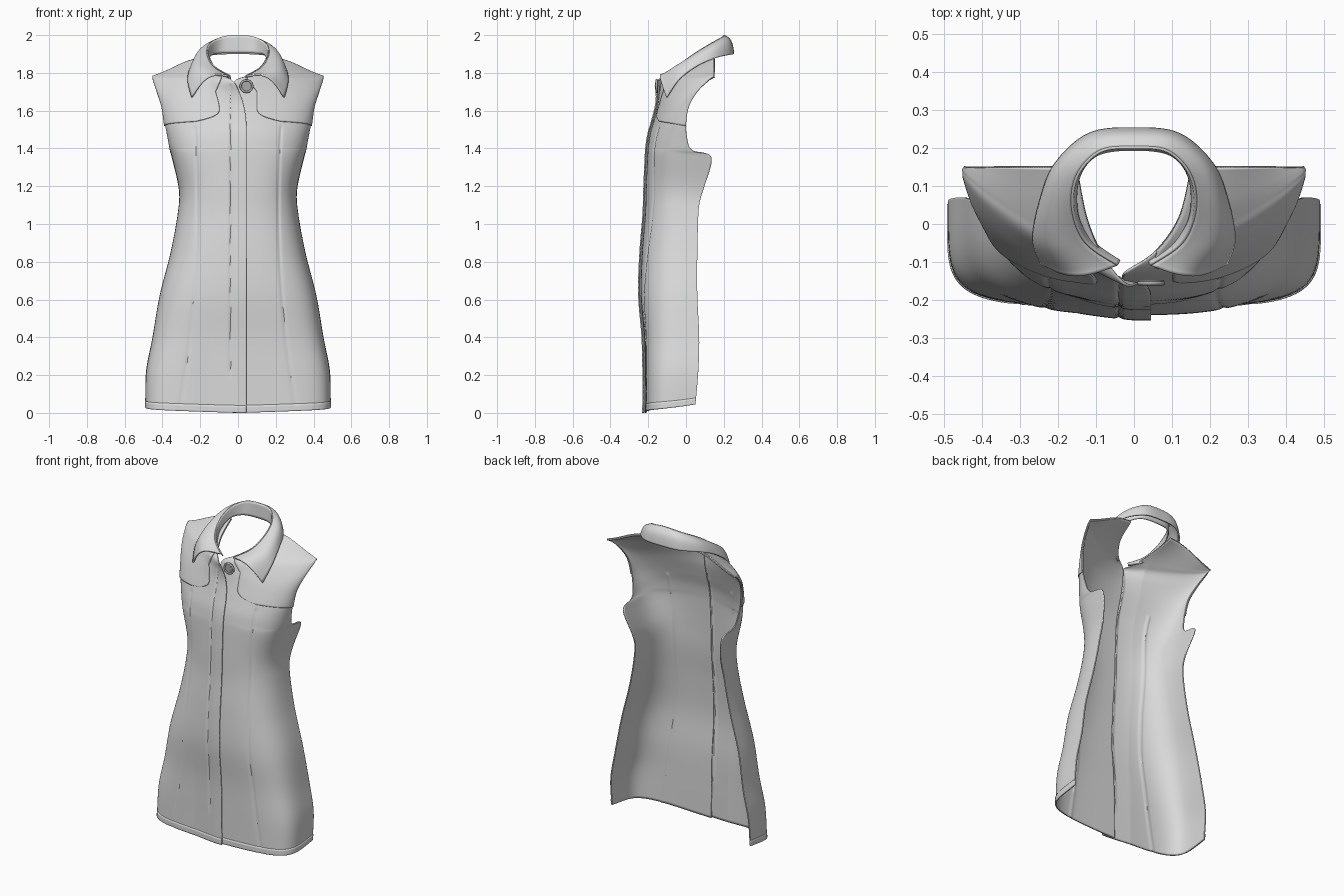
import bpy, bmesh, math
from mathutils import Vector

cube = bpy.data.objects.get("Cube")
if cube:
    bpy.data.objects.remove(cube, do_unlink=True)


def material(name, value):
    m = bpy.data.materials.new(name)
    m.use_nodes = True
    color = (value, value, value, 1)
    m.diffuse_color = color
    m.node_tree.nodes["Principled BSDF"].inputs["Base Color"].default_value = color
    return m


CLOTH = material("light grey cloth", 0.7)
BUTTON = material("mid grey button", 0.4)

# Garment rows from hem to shoulder:
# inner z, inner y, outer z, outer x, outer y, squareness
ROWS = [
    (0, -.215, .045, .49, .05, 5.2),
    (.2, -.217, .22, .487, .065, 4.8),
    (.4, -.222, .4, .453, .07, 4.1),
    (.63, -.24, .62, .415, .06, 3.4),
    (.85, -.233, .85, .357, .06, 3.1),
    (1.05, -.217, 1.05, .32, .065, 3),
    (1.2, -.212, 1.18, .313, .07, 3),
    (1.36, -.205, 1.35, .35, .035, 2.8),
    (1.42, -.2, 1.385, .36, .02, 2.6),
    (1.48, -.19, 1.44, .37, .008, 2.4),
    (1.55, -.17, 1.52, .385, 0, 2.1),
    (1.63, -.15, 1.62, .4, .015, 1.75),
    (1.7, -.14, 1.7, .425, .06, 1.45),
    (1.76, -.125, 1.76, .445, .12, 1.3),
    (1.79, -.07, 1.775, .448, .14, 1.2),
    (1.83, .02, 1.778, .45, .146, 1.1),
    (1.88, .15, 1.78, .45, .15, 1),
]
TOP = len(ROWS) - 1
# Inner edge x: the right panel laps over the left and opens at the neck
EDGE_LEFT = [-.03] * 13 + [-.015, .06, .12, .15]
EDGE_RIGHT = [-.045] * 10 + [-.043, -.03, -.005, .03, .085, .125, .15]


def spline(points, t):
    """Catmull-Rom through equally spaced points, t in index units."""
    last = len(points) - 1
    i = min(max(int(t), 0), last - 1)
    f = t - i
    a, b, c, d = (Vector(points[min(max(k, 0), last)]) for k in range(i - 1, i + 3))
    return b + (c - a) * (f / 2) + (a * 2 - b * 5 + c * 4 - d) * (f * f / 2) \
        + (b * 3 - a - c * 3 + d) * (f ** 3 / 2)


def body_point(s, u, side):
    edge = EDGE_LEFT if side > 0 else EDGE_RIGHT
    zi, yi, zo, xo, yo, n = spline(ROWS, s)
    xi = spline([(e, 0) for e in edge], s)[0]
    sn, cs = math.sin(u * math.pi / 2), max(0, math.cos(u * math.pi / 2))
    n = max(n, 1)
    r = (sn ** n + cs ** n) ** (-1 / n)
    x = xi + (xo - xi) * r * sn
    y = yo + (yi - yo) * r * cs
    z = zi + (zo - zi) * u ** 1.5
    # Underarm tip
    y += .1 * u ** 9 * math.exp(-((s - 7) / .8) ** 2)
    # Princess seam
    if z < 1.52:
        seam = .215 + .08 * (z - 1.1) ** 2
        y += .005 * math.exp(-((x - seam) / .007) ** 2)
    # Raised placket with a stitch line, lifting at the neck
    if side < 0:
        lift = .014 + .025 * math.exp(-((s - 13) / .9) ** 2)
        y -= lift * max(0, 1 - max(0, x) / .15)
        if .2 < z < 1.74:
            y += .006 * math.exp(-((x - .04) / .006) ** 2)
    return Vector((x, y, z))


def raised_point(s, u, side, lift):
    e = .01
    du = body_point(s, min(u + e, 1), side) - body_point(s, max(u - e, 0), side)
    ds = body_point(min(s + e, TOP), u, side) - body_point(max(s - e, 0), u, side)
    return body_point(s, u, side) + du.cross(ds).normalized() * lift


def sheet(name, func, rows, cols, side=1, thickness=.007):
    """Cloth sheet from func(v, u), both 0..1, mirrored for side -1."""
    bm = bmesh.new()
    grid = []
    for j in range(rows + 1):
        line = []
        for i in range(cols + 1):
            p = func(j / rows, i / cols)
            line.append(bm.verts.new((p.x * side, p.y, p.z)))
        grid.append(line)
    for j in range(rows):
        for i in range(cols):
            quad = [grid[j][i], grid[j][i + 1], grid[j + 1][i + 1], grid[j + 1][i]]
            bm.faces.new(quad if side > 0 else quad[::-1])
    mesh = bpy.data.meshes.new(name)
    bm.to_mesh(mesh)
    bm.free()
    mesh.materials.append(CLOTH)
    obj = bpy.data.objects.new(name, mesh)
    bpy.context.collection.objects.link(obj)
    solid = obj.modifiers.new("thickness", "SOLIDIFY")
    solid.thickness = thickness
    solid.offset = -1
    finish(obj)


def finish(obj):
    bpy.ops.object.select_all(action="DESELECT")
    obj.select_set(True)
    bpy.context.view_layer.objects.active = obj
    bpy.ops.object.shade_smooth_by_angle(angle=math.radians(40))


# Front panels, yokes with a rounded lower corner, and hem bands
for side, label in ((1, "left"), (-1, "right")):
    sheet(label + "_front_panel",
          lambda v, u: body_point(v * TOP, u, side), 120, 100, side)

    def yoke(v, u):
        s = 10 + v * (TOP - 10)
        start = .2 + .22 * max(0, 11 - s) ** 4
        start *= min(1, max(0, (14 - s) / 2))
        return raised_point(s, start + (1 - start) * u, side, .006)
    sheet(label + "_yoke", yoke, 60, 40, side)

    sheet(label + "_hem_band",
          lambda v, u: raised_point(v * .27, u, side, .003), 4, 60, side)

# Collar curves from centre back to front: fold, outer edge, neck base
FOLD = [(0, .205, 2), (.09, .195, 1.99), (.152, .13, 1.955),
        (.165, .04, 1.9), (.13, -.05, 1.835), (.045, -.11, 1.785)]
OUTER = [(0, .255, 1.9), (.12, .24, 1.897), (.21, .16, 1.88),
         (.25, .06, 1.838), (.268, -.04, 1.765), (.248, -.105, 1.672)]
BASE = [(0, .2, 1.905), (.1, .185, 1.903), (.15, .12, 1.89),
        (.152, .02, 1.84), (.11, -.05, 1.79), (.04, -.1, 1.765)]


def mirrored(curve, u):
    """Point on a half curve run from left front round the back to right front."""
    half = 1 - 2 * u
    p = spline([(-x, y, z) for x, y, z in curve[:0:-1]] + curve, 5 + half * 5)
    return p


def collar_fall(v, u):
    a, b = mirrored(FOLD, u), mirrored(OUTER, u)
    bulge = math.sin(v * math.pi) * (.018 + .035 * abs(1 - 2 * u) ** 5)
    out = Vector((a.x, a.y - .03, 0)).normalized() * .6 + Vector((0, 0, 1))
    return b.lerp(a, v) + out * bulge


sheet("collar", collar_fall, 16, 80, 1, .01)
sheet("collar_stand", lambda v, u: mirrored(BASE, u).lerp(mirrored(FOLD, u), v), 6, 80)

# Button with rim and four holes
centre = Vector((.045, -.152, 1.73))
facing = (math.pi / 2, 0, 0)


def button_part(name, mat):
    obj = bpy.context.object
    obj.name = name
    obj.data.materials.append(mat)
    finish(obj)


bpy.ops.mesh.primitive_cylinder_add(vertices=32, radius=.034, depth=.01,
                                    location=centre, rotation=facing)
button_part("button_disc", BUTTON)
bpy.ops.mesh.primitive_torus_add(major_radius=.031, minor_radius=.006, major_segments=32,
                                 minor_segments=10, location=centre + Vector((0, -.004, 0)),
                                 rotation=facing)
button_part("button_rim", BUTTON)
for dx in (-1, 1):
    for dz in (-1, 1):
        bpy.ops.mesh.primitive_cylinder_add(
            vertices=10, radius=.004, depth=.004, rotation=facing,
            location=centre + Vector((dx * .008, -.005, dz * .008)))
        button_part("button_stitch", BUTTON)
